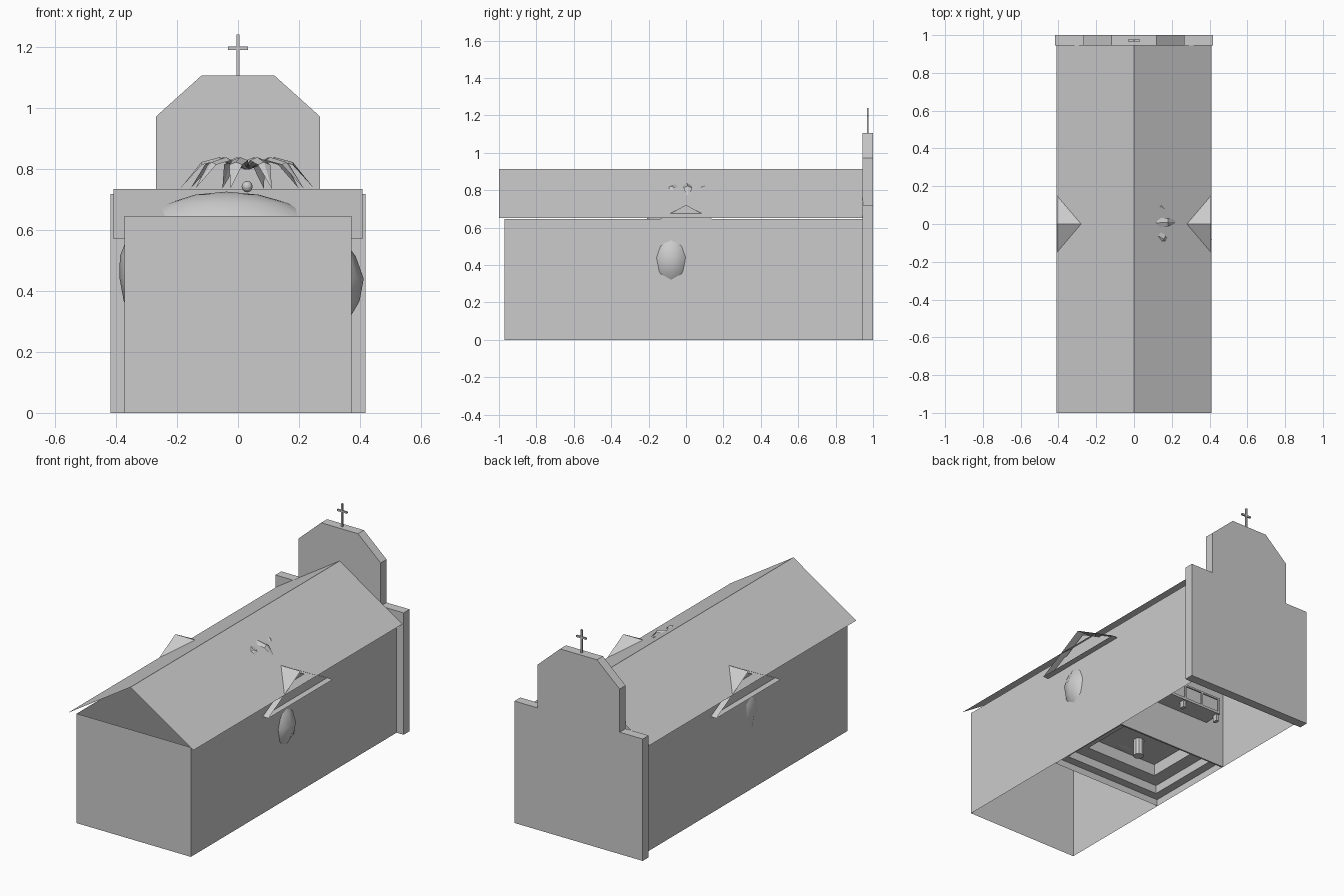
import bpy, bmesh, math
from mathutils import Vector

cube = bpy.data.objects.get("Cube")
if cube:
    bpy.data.objects.remove(cube, do_unlink=True)

grey = bpy.data.materials.new("plain_grey")
grey.use_nodes = True
grey.diffuse_color = (0.6, 0.6, 0.6, 1)
grey.node_tree.nodes["Principled BSDF"].inputs["Base Color"].default_value = (0.6, 0.6, 0.6, 1)


def finish(name, bm, smooth=False):
    mesh = bpy.data.meshes.new(name)
    bm.to_mesh(mesh)
    bm.free()
    mesh.materials.append(grey)
    for p in mesh.polygons:
        p.use_smooth = smooth
    ob = bpy.data.objects.new(name, mesh)
    bpy.context.collection.objects.link(ob)
    return ob


def sweep(name, profile, axis, a, b, closed=True, caps=True):
    """Extrude a 2D profile along an axis; profile holds the other two coordinates."""
    bm = bmesh.new()
    rings = []
    for t in (a, b):
        ring = []
        for p in profile:
            co = list(p)
            co.insert(axis, t)
            ring.append(bm.verts.new(co))
        rings.append(ring)
    n = len(profile)
    for i in range(n if closed else n - 1):
        j = (i + 1) % n
        bm.faces.new((rings[0][i], rings[0][j], rings[1][j], rings[1][i]))
    if caps:
        for ring in rings:
            bm.faces.new(ring)
    if closed:
        bmesh.ops.recalc_face_normals(bm, faces=bm.faces)
    return finish(name, bm)


def rect(w, y0, y1):
    return [(-w, y0), (w, y0), (w, y1), (-w, y1)]


def box(name, w, y0, y1, z0, z1):
    return sweep(name, rect(w, y0, y1), 2, z0, z1)


# Shell: walls without floor or ceiling, and an open gable roof
WALL, EAVE, BACK = 0.372, 0.41, 0.945
sweep("walls", rect(WALL, -0.97, BACK), 2, 0, 0.645, caps=False)
sweep("main_roof", [(EAVE, 0.65), (0, 0.912), (-EAVE, 0.65)], 1, -1, BACK, closed=False, caps=False)

# Cross roof whose ends form the two dormers, with recessed gable infill
sweep("cross_roof", [(-0.3, 0.57), (0.3, 0.57), (0, 0.733)], 0, -0.408, 0.408, caps=False)
sweep("dormer_gables", [(-0.14, 0.645), (0.14, 0.645), (0, 0.721)], 0, -WALL, WALL)

# Stepped facade wall and its cross
half = [(0.418, 0), (0.418, 0.718), (0.268, 0.718), (0.268, 0.972), (0.12, 1.105)]
sweep("facade", half + [(-x, z) for x, z in reversed(half)], 1, BACK, 1)
box("cross_post", 0.005, 0.967, 0.977, 1.1, 1.24)
box("cross_arm", 0.032, 0.967, 0.977, 1.19, 1.2)

# Inner block with a stepped hollow underneath
bm = bmesh.new()
loops = []
for inset, z in ((0, 0), (0, 0.04), (0.05, 0.04), (0.05, 0.09), (0.13, 0.09), (0.13, 0.16)):
    ring = rect(WALL - 0.002 - inset, -0.24 + inset, 0.33 - inset)
    loops.append([bm.verts.new((x, y, z)) for x, y in ring])
for lo, hi in zip(loops, loops[1:]):
    for i in range(4):
        j = (i + 1) % 4
        bm.faces.new((lo[i], lo[j], hi[j], hi[i]))
bm.faces.new(loops[-1])
finish("stepped_base", bm)
sweep("inner_partition", [(-WALL, 0), (WALL, 0), (WALL, 0.57), (-WALL, 0.57)], 1, 0.32, 0.33)

# Hanging lamp below the hollow
bm = bmesh.new()
bmesh.ops.create_cone(bm, cap_ends=True, segments=10, radius1=0.03, radius2=0.03, depth=0.1)
bmesh.ops.translate(bm, verts=bm.verts, vec=(0, 0.04, 0.11))
finish("lamp", bm)

# Gallery with railing
box("gallery_floor", 0.25, 0.33, 0.45, 0.24, 0.255)
box("gallery_rail", 0.25, 0.44, 0.45, 0.33, 0.34)
for i in range(5):
    x = -0.24 + 0.12 * i
    post = box("gallery_post", 0.006, 0.44, 0.45, 0.255, 0.33)
    post.location.x = x
    if i % 2 == 0:
        bracket = box("gallery_bracket", 0.01, 0.41, 0.44, 0.2, 0.24)
        bracket.location.x = x

# Rounded body that pokes through the side walls
bm = bmesh.new()
bmesh.ops.create_uvsphere(bm, u_segments=20, v_segments=12, radius=1)
for v in bm.verts:
    v.co = Vector((0.012 + 0.4 * v.co.x - 0.05 * max(v.co.z, 0),
                   -0.08 + 0.19 * v.co.y, 0.44 + 0.285 * v.co.z))
finish("rounded_body", bm, smooth=True)

# Palm crown: drooping creased leaves
bm = bmesh.new()
leaf = [(0.0, 0.8, 0.008), (0.09, 0.838, 0.026), (0.15, 0.822, 0.022), (0.22, 0.735, 0.0)]
for k in range(10):
    a = math.tau * (k + 0.1) / 10
    out, side = Vector((math.cos(a), math.sin(a), 0)), Vector((-math.sin(a), math.cos(a), 0))
    rows = []
    for r, z, w in leaf:
        mid = Vector((0.03, 0, z)) + out * r
        rows.append([bm.verts.new(mid + side * s * w - Vector((0, 0, abs(s) * w * 0.4))) for s in (-1, 0, 1)])
    for p, q in zip(rows, rows[1:]):
        for i in (0, 1):
            bm.faces.new((p[i], q[i], q[i + 1], p[i + 1]))
finish("palm_leaves", bm)

# Small fruit under the crown
bm = bmesh.new()
bmesh.ops.create_uvsphere(bm, u_segments=8, v_segments=6, radius=0.018)
bmesh.ops.translate(bm, verts=bm.verts, vec=(0.03, -0.02, 0.742))
finish("palm_fruit", bm, smooth=True)
